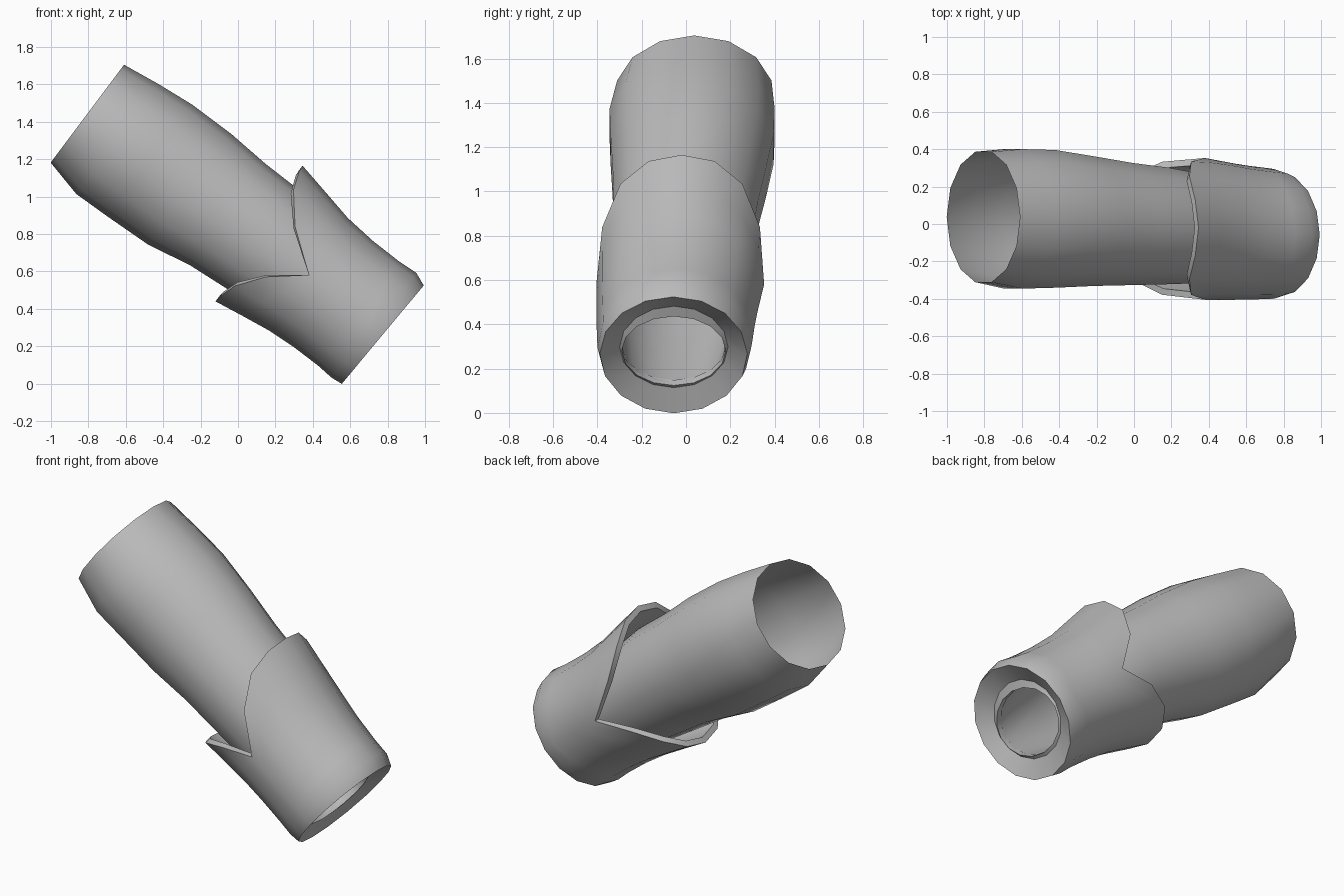
import bpy
import math
from mathutils import Vector

cube = bpy.data.objects.get("Cube")
if cube:
    bpy.data.objects.remove(cube, do_unlink=True)

cloth = bpy.data.materials.new("plain_grey")
cloth.use_nodes = True
GREY = (0.5, 0.5, 0.5, 1)
cloth.diffuse_color = GREY
cloth.node_tree.nodes["Principled BSDF"].inputs["Base Color"].default_value = GREY

# The arm axis runs down toward +x; s is along it, r across it
ALONG = Vector((0.8, 0, -0.6))
ACROSS = Vector((0.6, 0, 0.8))

# Profile stations: s, low r, high r, low y, high y
SLEEVE = [
    (-1.51, 0.344, 0.998, -0.32, 0.395),
    (-1.30, 0.292, 1.026, -0.355, 0.41),
    (-1.09, 0.296, 1.046, -0.35, 0.405),
    (-0.83, 0.306, 1.046, -0.34, 0.37),
    (-0.585, 0.352, 1.028, -0.335, 0.335),
    (-0.35, 0.37, 1.024, -0.33, 0.31),
    (0.0, 0.40, 0.97, -0.32, 0.26),
    (0.40, 0.47, 0.86, -0.29, 0.18),
]
CUFF = [
    (-0.42, 0.27, 1.139, -0.41, 0.37),
    (-0.06, 0.325, 1.06, -0.405, 0.355),
    (0.21, 0.34, 1.034, -0.405, 0.315),
    (0.42, 0.322, 1.046, -0.40, 0.295),
    (0.48, 0.345, 1.015, -0.385, 0.27),
]


def station(profile, s):
    """Interpolate the four extents of a profile at s."""
    for a, b in zip(profile, profile[1:]):
        if s <= b[0]:
            break
    t = max(0, min(1, (s - a[0]) / (b[0] - a[0])))
    return [p + (q - p) * t for p, q in zip(a[1:], b[1:])]


def place(s, extents, angle, inset=0):
    low, high, y0, y1 = extents
    r = (low + high) / 2 + ((high - low) / 2 - inset) * math.cos(angle)
    y = (y0 + y1) / 2 - ((y1 - y0) / 2 - inset) * math.sin(angle)
    return ALONG * s + ACROSS * r + Vector((0, y, 0))


def loft(name, rings):
    """Skin a list of equal rings into an open tube."""
    n = len(rings[0])
    faces = [(k * n + i, k * n + (i + 1) % n, (k + 1) * n + (i + 1) % n, (k + 1) * n + i)
             for k in range(len(rings) - 1) for i in range(n)]
    mesh = bpy.data.meshes.new(name)
    mesh.from_pydata([p for ring in rings for p in ring], [], faces)
    mesh.materials.append(cloth)
    obj = bpy.data.objects.new(name, mesh)
    bpy.context.collection.objects.link(obj)
    bpy.ops.object.select_all(action="DESELECT")
    obj.select_set(True)
    bpy.context.view_layer.objects.active = obj
    bpy.ops.object.mode_set(mode="EDIT")
    bpy.ops.mesh.select_all(action="SELECT")
    bpy.ops.mesh.normals_make_consistent(inside=False)
    bpy.ops.object.mode_set(mode="OBJECT")
    bpy.ops.object.shade_smooth_by_angle(angle=math.radians(40))
    return obj


def angles(n):
    return [math.tau * i / n for i in range(n)]


# Sleeve tube, open at the upper end
loft("sleeve", [[place(row[0], row[1:], a) for a in angles(14)] for row in SLEEVE])


# Cuff edge with a V notch on both sides
def edge_s(a):
    c = math.cos(a)
    depth = 0.378 if c > 0 else 0.315
    return -0.045 - depth * math.sin(math.pi / 2 * abs(c))


def hem_s(a):
    return 0.4625 + 0.0175 * math.cos(a)


def cuff_ring(t, inset=0):
    ring = []
    for a in angles(16):
        s = edge_s(a) * (1 - t) + hem_s(a) * t
        ring.append(place(s, station(CUFF, s), a, inset))
    return ring


# Cuff lining, turned edge, outer wall, then the hem folded in to the sleeve
rings = [cuff_ring(t, 0.035) for t in (0.6, 0.3, 0)]
rings += [cuff_ring(t) for t in (0, 0.2, 0.4, 0.6, 0.8, 0.92, 1)]
HEM_FOLD = [
    (0.41, 0.45, 0.91, -0.30, 0.19),
    (0.42, 0.47, 0.86, -0.29, 0.18),
    (0.38, 0.47, 0.86, -0.29, 0.18),
]
rings += [[place(row[0], row[1:], a) for a in angles(16)] for row in HEM_FOLD]
loft("cuff", rings)
